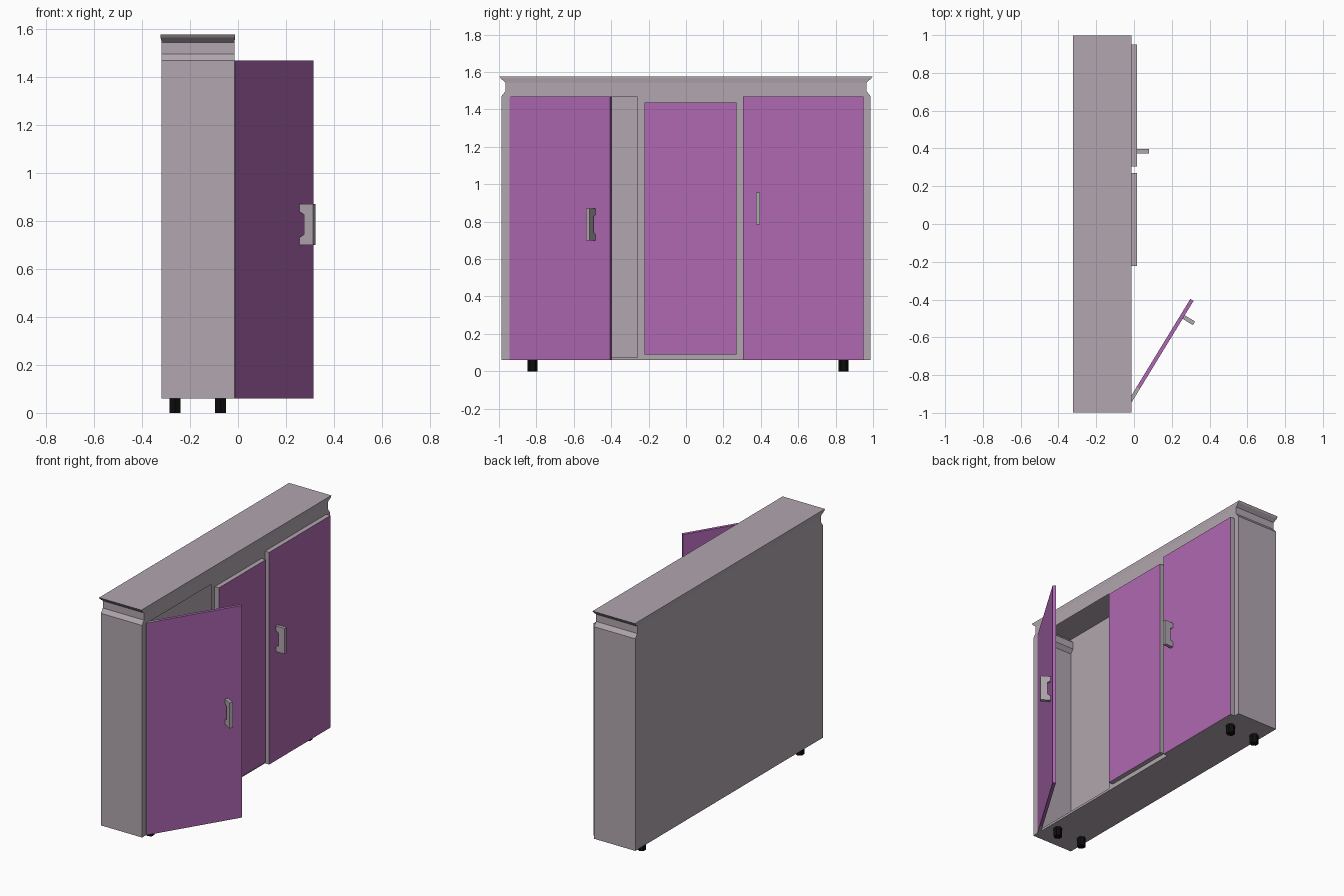
import bpy, bmesh, math
from mathutils import Matrix

if "Cube" in bpy.data.objects:
    bpy.data.objects.remove(bpy.data.objects["Cube"])


def material(name, rgb):
    m = bpy.data.materials.new(name)
    m.diffuse_color = (*rgb, 1)
    m.use_nodes = True
    m.node_tree.nodes["Principled BSDF"].inputs["Base Color"].default_value = m.diffuse_color
    return m


GREY = material("warm_grey", (0.44, 0.385, 0.425))
PURPLE = material("purple", (0.43, 0.14, 0.45))
BLACK = material("black", (0.004, 0.004, 0.004))


def finish(bm, name, mats, matrix=Matrix()):
    me = bpy.data.meshes.new(name)
    bm.to_mesh(me)
    bm.free()
    for m in mats:
        me.materials.append(m)
    ob = bpy.data.objects.new(name, me)
    bpy.context.collection.objects.link(ob)
    ob.matrix_world = matrix
    return ob


def box(name, xs, ys, zs, mats, matrix=Matrix()):
    """Box; a second material goes on the outward (+x) face."""
    bm = bmesh.new()
    bmesh.ops.create_cube(bm, size=1)
    for v in bm.verts:
        v.co = [r[0] if c < 0 else r[1] for c, r in zip(v.co, (xs, ys, zs))]
    for f in bm.faces:
        f.normal_update()
        if len(mats) > 1 and f.normal.x > 0.9:
            f.material_index = 1
    return finish(bm, name, mats, matrix)


# Hollow cabinet shell: rings of (z, half width, back x, front x)
rings = [(0.06, 0.987, -0.318, -0.015), (1.47, 0.987, -0.318, -0.015),
         (1.497, 0.966, -0.318, -0.015), (1.545, 0.966, -0.318, -0.015),
         (1.565, 0.99, -0.323, -0.012), (1.577, 0.998, -0.323, -0.012)]
bm = bmesh.new()
loops = [[bm.verts.new(p) for p in ((x0, -w, z), (x1, -w, z), (x1, w, z), (x0, w, z))]
         for z, w, x0, x1 in rings]
for k, (lo, hi) in enumerate(zip(loops, loops[1:])):
    for i in range(4):
        j = (i + 1) % 4
        if k == 0 and i == 1:
            continue        # front gets a doorway instead
        bm.faces.new((lo[i], lo[j], hi[j], hi[i]))
bm.faces.new(loops[0][::-1])
bm.faces.new(loops[-1])
# Front frame around the open doorway
outer = [loops[0][1], loops[0][2], loops[1][2], loops[1][1]]
hole = [bm.verts.new((-0.015, y, z)) for y, z in
        ((-0.945, 0.075), (-0.26, 0.075), (-0.26, 1.466), (-0.945, 1.466))]
for i in range(4):
    j = (i + 1) % 4
    bm.faces.new((outer[i], outer[j], hole[j], hole[i]))
finish(bm, "cabinet_body", [GREY])

# Closed door and fixed middle panel
box("closed_door", (-0.015, 0.016), (0.305, 0.949), (0.06, 1.47), [GREY, PURPLE])
box("middle_panel", (-0.015, 0.016), (-0.223, 0.27), (0.09, 1.436), [GREY, PURPLE])

# Open door, swung around its hinge edge
swing = Matrix.Translation((-0.013, -0.945, 0)) @ Matrix.Rotation(-math.radians(31.4), 4, 'Z')
box("open_door", (-0.02, 0), (0.085, 0.63), (0.06, 1.47), [PURPLE], swing)
box("open_door_hinge_side", (-0.02, 0), (0, 0.085), (0.06, 1.47), [GREY, PURPLE], swing)


def handle(name, matrix):
    """Bracket profile in x-z with a notch on the door side."""
    pts = [(0, -0.085), (0.064, -0.085), (0.064, 0.085), (0, 0.085),
           (0, 0.053), (0.02, 0.042), (0.02, -0.042), (0, -0.053)]
    bm = bmesh.new()
    f = bm.faces.new([bm.verts.new((x, -0.011, z)) for x, z in pts])
    ext = bmesh.ops.extrude_face_region(bm, geom=[f])
    bmesh.ops.translate(bm, vec=(0, 0.022, 0),
                        verts=[v for v in ext["geom"] if isinstance(v, bmesh.types.BMVert)])
    bmesh.ops.recalc_face_normals(bm, faces=bm.faces)
    finish(bm, name, [GREY], matrix)


handle("closed_door_handle", Matrix.Translation((0.016, 0.385, 0.87)))
handle("open_door_handle", swing @ Matrix.Translation((0, 0.53, 0.785)))

# Hexagonal feet
for x in (-0.263, -0.073):
    for y in (-0.82, 0.842):
        bm = bmesh.new()
        bmesh.ops.create_cone(bm, cap_ends=True, segments=6, radius1=0.027,
                              radius2=0.027, depth=0.06)
        # turn a corner toward y
        if max(v.co.y for v in bm.verts) < 0.0265:
            bmesh.ops.rotate(bm, verts=bm.verts, matrix=Matrix.Rotation(math.pi / 6, 3, 'Z'))
        finish(bm, "foot", [BLACK], Matrix.Translation((x, y, 0.03)))
